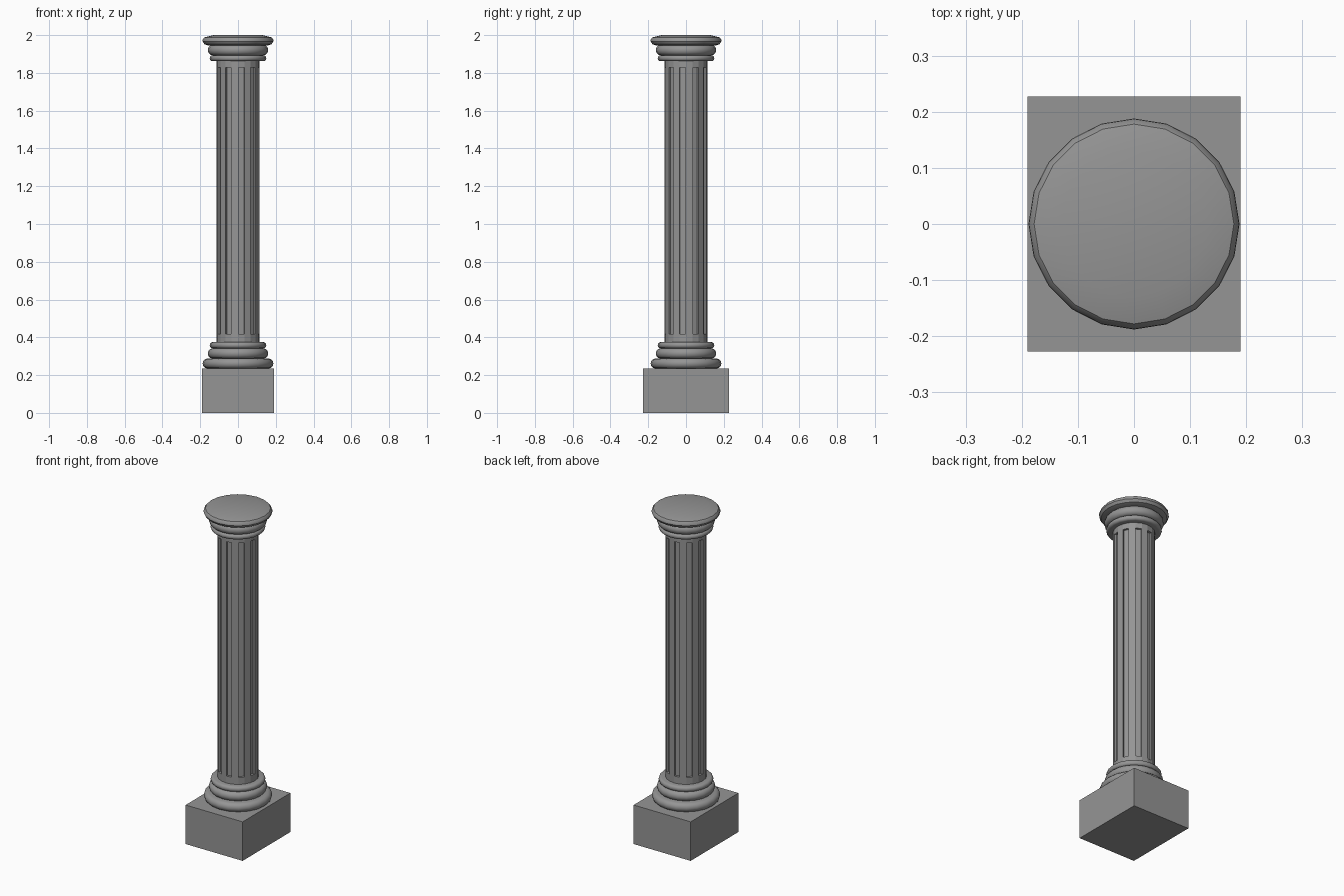
import bpy, bmesh, math

cube = bpy.data.objects.get("Cube")
if cube:
    bpy.data.objects.remove(cube, do_unlink=True)

SIDES = 20
stone = bpy.data.materials.new("grey_stone")
stone.use_nodes = True
stone.diffuse_color = (0.3, 0.3, 0.3, 1)
stone.node_tree.nodes["Principled BSDF"].inputs["Base Color"].default_value = (0.3, 0.3, 0.3, 1)


def finish(bm, name, smooth=None):
    bmesh.ops.recalc_face_normals(bm, faces=bm.faces)
    mesh = bpy.data.meshes.new(name)
    bm.to_mesh(mesh)
    bm.free()
    mesh.materials.append(stone)
    obj = bpy.data.objects.new(name, mesh)
    bpy.context.collection.objects.link(obj)
    if smooth:
        bpy.ops.object.select_all(action="DESELECT")
        obj.select_set(True)
        bpy.context.view_layer.objects.active = obj
        bpy.ops.object.shade_smooth_by_angle(angle=math.radians(smooth))
    return obj


def lathe(bm, profile):
    """Turn (radius, height) points around z and close both ends."""
    rings = [[bm.verts.new((r * math.cos(math.tau * i / SIDES),
                            r * math.sin(math.tau * i / SIDES), z))
              for i in range(SIDES)] for r, z in profile]
    bands = []
    for low, high in zip(rings, rings[1:]):
        bands.append([bm.faces.new((low[i], low[(i + 1) % SIDES],
                                    high[(i + 1) % SIDES], high[i]))
                      for i in range(SIDES)])
    bm.faces.new(rings[0][::-1])
    bm.faces.new(rings[-1])
    return bands


def moulding(name, profile):
    bm = bmesh.new()
    lathe(bm, profile)
    finish(bm, name, 35)


def torus_profile(radius, z0, z1, bulge):
    """Half-round edge between two heights."""
    steps = 6
    return [(radius - bulge + bulge * math.sin(math.pi * i / steps),
             (z0 + z1) / 2 - (z1 - z0) / 2 * math.cos(math.pi * i / steps))
            for i in range(steps + 1)]


# Square plinth
bm = bmesh.new()
bmesh.ops.create_cube(bm, size=1)
for v in bm.verts:
    v.co = (v.co.x * 0.38, v.co.y * 0.455, (v.co.z + 0.5) * 0.235)
finish(bm, "plinth")

# Stacked rings of the base and the capital
for name, radius, z0, z1, bulge in (
        ("base_lower_ring", 0.187, 0.235, 0.288, 0.025),
        ("base_middle_ring", 0.16, 0.288, 0.342, 0.025),
        ("base_upper_ring", 0.15, 0.342, 0.375, 0.015),
        ("capital_lower_ring", 0.15, 1.862, 1.893, 0.015),
        ("capital_middle_ring", 0.16, 1.893, 1.948, 0.025)):
    moulding(name, torus_profile(radius, z0, z1, bulge))

# Capital top with a shallow sloping lid
moulding("capital_top", [(0.16, 1.946), (0.178, 1.952), (0.188, 1.967),
                         (0.187, 1.977), (0.178, 1.988), (0.13, 2.0)])

# Shaft with every second side sunk into a flute
bm = bmesh.new()
bands = lathe(bm, [(0.113, 0.36), (0.113, 0.415), (0.113, 1.83), (0.113, 1.875)])
bm.normal_update()
flutes = bands[1][1::2]
bmesh.ops.inset_individual(bm, faces=flutes, thickness=0.002, depth=0)
bmesh.ops.inset_individual(bm, faces=flutes, thickness=0.001, depth=-0.012)
finish(bm, "fluted_shaft")
